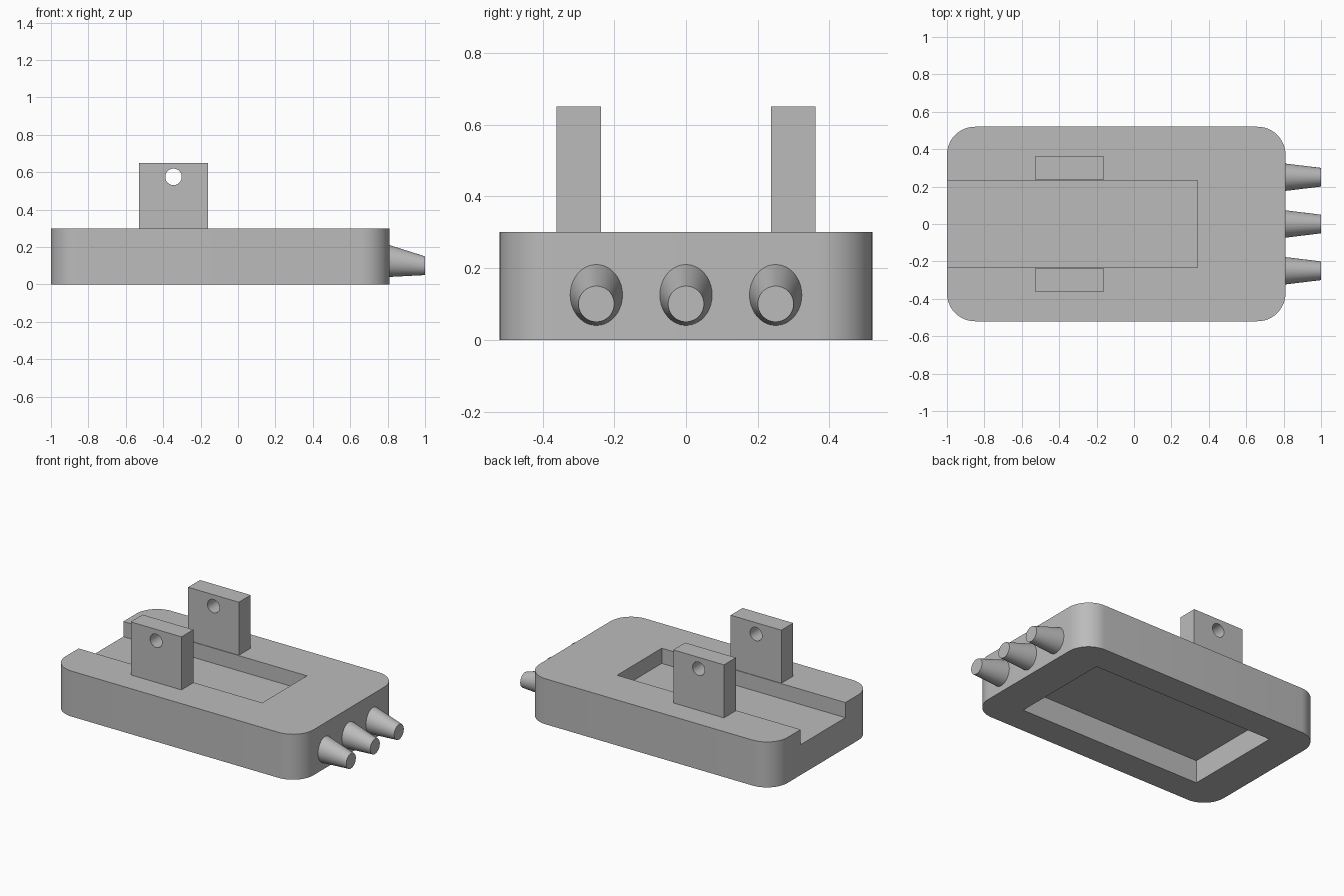
import bpy
import bmesh
import math
from mathutils import Matrix, Vector

if "Cube" in bpy.data.objects:
    bpy.data.objects.remove(bpy.data.objects["Cube"], do_unlink=True)

# Single grey material
grey = bpy.data.materials.new("plain grey")
grey.use_nodes = True
colour = (0.5, 0.5, 0.5, 1.0)
grey.diffuse_color = colour
grey.node_tree.nodes["Principled BSDF"].inputs["Base Color"].default_value = colour


def finish(name, bm):
    bmesh.ops.recalc_face_normals(bm, faces=bm.faces)
    mesh = bpy.data.meshes.new(name)
    bm.to_mesh(mesh)
    bm.free()
    mesh.materials.append(grey)
    obj = bpy.data.objects.new(name, mesh)
    bpy.context.collection.objects.link(obj)
    return obj


def box(name, low, high, corner=0.0):
    """Box between two corners, with optional rounded vertical edges."""
    low, high = Vector(low), Vector(high)
    bm = bmesh.new()
    place = Matrix.Translation((low + high) / 2) @ Matrix.Diagonal((high - low).to_4d())
    bmesh.ops.create_cube(bm, size=1, matrix=place)
    if corner:
        upright = [e for e in bm.edges if abs(e.verts[0].co.z - e.verts[1].co.z) > 0.01]
        bmesh.ops.bevel(bm, geom=upright, offset=corner, segments=12,
                        profile=0.5, affect='EDGES')
    return finish(name, bm)


def cut(obj, cutter):
    mod = obj.modifiers.new(cutter.name, 'BOOLEAN')
    mod.operation = 'DIFFERENCE'
    mod.solver = 'EXACT'
    mod.object = cutter
    bpy.context.view_layer.objects.active = obj
    bpy.ops.object.modifier_apply(modifier=mod.name)
    bpy.data.objects.remove(cutter, do_unlink=True)


def smooth(obj):
    bpy.ops.object.select_all(action='DESELECT')
    obj.select_set(True)
    bpy.context.view_layer.objects.active = obj
    bpy.ops.object.shade_smooth_by_angle(angle=math.radians(30))


# Rounded base block with an open channel on top and a pocket underneath
base = box("base_block", (-1, -0.52, 0), (0.81, 0.52, 0.30), corner=0.15)
cut(base, box("channel_cutter", (-1.2, -0.233, 0.20), (0.34, 0.233, 0.5)))
cut(base, box("pocket_cutter", (-0.76, -0.335, -0.2), (0.57, 0.335, 0.15)))
smooth(base)

# Pair of upright lugs, each with a cross hole
for side, label in ((-1, "front"), (1, "back")):
    near, far = sorted((side * 0.237, side * 0.361))
    lug = box(label + "_lug", (-0.53, near, 0.30), (-0.16, far, 0.65))
    bm = bmesh.new()
    bmesh.ops.create_cone(bm, cap_ends=True, segments=40, radius1=0.044, radius2=0.044,
                          depth=0.4, matrix=Matrix.Translation((-0.345, side * 0.3, 0.575))
                          @ Matrix.Rotation(math.pi / 2, 4, 'X'))
    cut(lug, finish("hole_cutter", bm))
    smooth(lug)


def nozzle(name, y):
    """Loft from an oval root on the end face to a smaller round tip."""
    bm = bmesh.new()
    rings = []
    for x, z, half_width, half_height in ((0.81, 0.125, 0.073, 0.085), (1, 0.10, 0.05, 0.05)):
        turns = [math.tau * i / 40 for i in range(40)]
        rings.append([bm.verts.new((x, y + half_width * math.cos(t), z + half_height * math.sin(t)))
                      for t in turns])
    root, tip = rings
    for i in range(len(root)):
        bm.faces.new((root[i - 1], root[i], tip[i], tip[i - 1]))
    bm.faces.new(root)
    bm.faces.new(tip)
    smooth(finish(name, bm))


# Three tapered nozzles on the end face
for label, y in (("front", -0.25), ("middle", 0), ("back", 0.25)):
    nozzle(label + "_nozzle", y)
